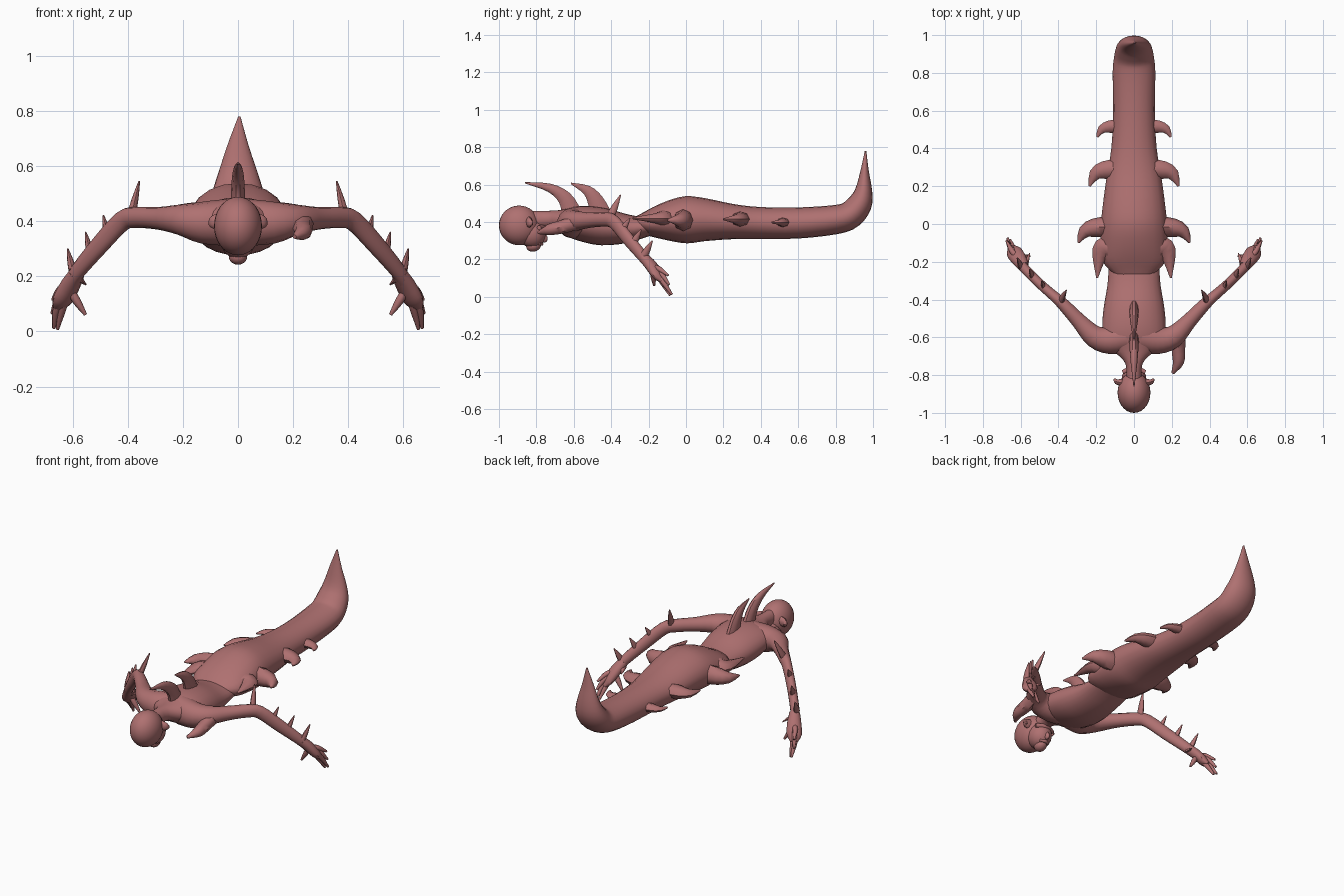
import bpy, bmesh, math
from mathutils import Vector, Matrix

skin = bpy.data.materials.new("dusty_red_skin")
skin.diffuse_color = (0.43, 0.165, 0.165, 1)


def finish(name, bm):
    bmesh.ops.recalc_face_normals(bm, faces=bm.faces[:])
    me = bpy.data.meshes.new(name)
    bm.to_mesh(me)
    bm.free()
    me.materials.append(skin)
    ob = bpy.data.objects.new(name, me)
    bpy.context.collection.objects.link(ob)
    return ob


def spline(rows, steps):
    """Smooth curve through rows of (x, y, z, half width, half depth)."""
    p = [Vector(r) for r in rows]
    p = [2 * p[0] - p[1]] + p + [2 * p[-1] - p[-2]]
    out = []
    for i in range(1, len(p) - 2):
        a, b, c, d = p[i - 1:i + 3]
        for k in range(steps):
            t = k / steps
            out.append(0.5 * (2 * b + (c - a) * t + (2 * a - 5 * b + 4 * c - d) * t * t
                              + (3 * b - a - 3 * c + d) * t ** 3))
    return out + [p[-2]]


def tube(name, rows, ref, sides=12, steps=3, mirror=1):
    """Elliptical tube; the half width lies along ref."""
    rows = spline([(r[0] * mirror, *r[1:]) for r in rows], steps)
    pts = [Vector(r[:3]) for r in rows]
    ref = Vector(ref)
    bm = bmesh.new()
    rings = []
    for i, r in enumerate(rows):
        t = (pts[min(i + 1, len(pts) - 1)] - pts[max(i - 1, 0)]).normalized()
        s = (ref - t * ref.dot(t)).normalized()
        n = t.cross(s)
        a, b = max(r[3], 0.002), max(r[4], 0.002)
        rings.append([bm.verts.new(pts[i] + s * a * math.cos(q) + n * b * math.sin(q))
                      for q in (2 * math.pi * k / sides for k in range(sides))])
    for u, v in zip(rings, rings[1:]):
        for k in range(sides):
            j = (k + 1) % sides
            bm.faces.new((u[k], u[j], v[j], v[k]))
    bm.faces.new(rings[0])
    bm.faces.new(rings[-1])
    return finish(name, bm)


def ball(name, centre, radii, tilt=0, seg=20):
    bm = bmesh.new()
    m = (Matrix.Translation(centre) @ Matrix.Rotation(tilt, 4, 'X')
         @ Matrix.Diagonal((*radii, 1)))
    bmesh.ops.create_uvsphere(bm, u_segments=seg, v_segments=seg * 2 // 3, radius=1, matrix=m)
    return finish(name, bm)


X, Z = (1, 0, 0), (0, 0, 1)

# Neck and ribcage
tube("torso", [(0, -.84, .41, .04, .05), (0, -.74, .415, .045, .045), (0, -.68, .41, .10, .055),
               (0, -.62, .40, .16, .08), (0, -.54, .39, .168, .097), (0, -.44, .375, .16, .10),
               (0, -.32, .365, .14, .078), (0, -.20, .375, .13, .05), (0, -.10, .39, .10, .04)],
     X, 24)

# Long tail with its overlapping front edge and upturned tip
tube("tail", [(0, -.27, .395, .10, .035), (0, -.2, .395, .165, .07), (0, -.1, .405, .177, .105),
              (0, 0, .412, .175, .126), (0, .1, .412, .165, .115), (0, .25, .402, .145, .094),
              (0, .4, .395, .12, .085), (0, .6, .395, .11, .083), (0, .8, .413, .113, .078),
              (0, .88, .44, .106, .074), (0, .93, .50, .095, .066), (0, .95, .57, .073, .046),
              (0, .955, .67, .04, .023), (.005, .96, .78, .004, .004)], X, 20)

# Head, turned so the face points down and back
ball("skull", (0, -.892, .382), (.087, .108, .106), 0, 28)
ball("face", (0, -.825, .34), (.066, .075, .078), .5)
ball("chin", (0, -.815, .272), (.034, .04, .03), .2, 14)
ball("nose", (0, -.762, .315), (.014, .022, .026), .5, 12)
tube("brow", [(-.06, -.785, .37, .012, .012), (0, -.762, .372, .016, .016),
              (.06, -.785, .37, .012, .012)], Z, 10)
tube("lips", [(-.03, -.785, .285, .007, .007), (0, -.772, .283, .010, .010),
              (.03, -.785, .285, .007, .007)], Z, 8)

# Curved back spines
tube("front_spine", [(0, -.61, .45, .026, .055), (0, -.65, .53, .024, .04),
                     (0, -.73, .583, .018, .024), (0, -.86, .61, .003, .004)], X, 10)
tube("rear_spine", [(0, -.45, .43, .026, .06), (0, -.485, .515, .024, .045),
                    (0, -.53, .57, .018, .028), (0, -.615, .607, .003, .004)], X, 10)

# Lump hanging forward from one shoulder
tube("shoulder_lump", [(.24, -.58, .40, .04, .035), (.235, -.66, .375, .036, .036),
                       (.235, -.73, .36, .03, .03), (.205, -.79, .343, .008, .008)], Z, 8)

# Side barbs: base y, root x, tip x, tip y, z, half width in y, half height
barbs = [(-.13, .14, .195, -.285, .42, .06, .045), (-.02, .14, .295, -.10, .41, .055, .06),
         (.285, .10, .235, .20, .415, .052, .042), (.515, .08, .195, .46, .398, .036, .027)]

# Spikes along the arm: base point, tip point, radius
arm_spikes = [((.385, -.405, .43), (.358, -.35, .545), .022),
              ((.475, -.345, .35), (.488, -.30, .42), .020),
              ((.535, -.285, .28), (.553, -.24, .36), .021),
              ((.60, -.225, .22), (.618, -.18, .30), .021),
              ((.575, -.22, .19), (.552, -.155, .17), .015)]

# Finger knuckle and tip points
fingers = [((.635, -.135, .09), (.655, -.085, .008)), ((.655, -.13, .09), (.668, -.075, .012)),
           ((.65, -.13, .12), (.675, -.09, .065)), ((.645, -.145, .15), (.672, -.095, .115)),
           ((.585, -.175, .11), (.553, -.17, .06))]

for side, s in (("right", 1), ("left", -1)):
    tube(side + "_ear", [(.06, -.84, .40, .03, .02), (.092, -.835, .395, .024, .014),
                         (.102, -.82, .39, .008, .006)], Z, 10, mirror=s)
    # Arm from shoulder through elbow to wrist
    tube(side + "_arm", [(.04, -.60, .395, .085, .08), (.13, -.615, .395, .076, .075),
                         (.21, -.595, .405, .056, .06), (.29, -.515, .41, .041, .042),
                         (.37, -.43, .413, .038, .034), (.42, -.385, .40, .038, .028),
                         (.50, -.315, .315, .036, .026), (.58, -.235, .22, .030, .026),
                         (.60, -.205, .185, .028, .028)], Z, 14, mirror=s)
    # Hand
    tube(side + "_palm", [(.585, -.225, .21, .028, .030), (.61, -.185, .165, .03, .04),
                          (.635, -.15, .115, .026, .042), (.65, -.125, .085, .012, .022)],
         Z, 12, mirror=s)
    for i, (k, t) in enumerate(fingers):
        tube(f"{side}_finger_{i + 1}", [(.615, -.18, .16, .014, .014), (*k, .015, .015),
                                        (*t, .006, .006)], (0, 1, 0), 8, mirror=s)
    for i, (b, t, r) in enumerate(arm_spikes):
        mid = Vector(b).lerp(Vector(t), .45)
        tube(f"{side}_arm_spike_{i + 1}", [(*b, r, r * .7), (*mid, r * .8, r * .55),
                                           (*t, .003, .003)], (0, 1, 0), 8, 2, s)
    for i, (y, x0, x1, ty, z, w, h) in enumerate(barbs):
        d = x1 - x0
        tube(f"{side}_barb_{i + 1}", [(x0, y + w * .1, z, h, w), (x0 + d * .45, y, z, h * .85, w * .9),
                                      (x0 + d * .8, y * .72 + ty * .28, z, h * .55, w * .62),
                                      (x1, ty, z, .005, .005)], Z, 8, 2, s)

# Smooth shading with crisp edges
for ob in bpy.data.objects:
    ob.select_set(True)
    bpy.context.view_layer.objects.active = ob
bpy.ops.object.shade_smooth_by_angle(angle=math.radians(45))
